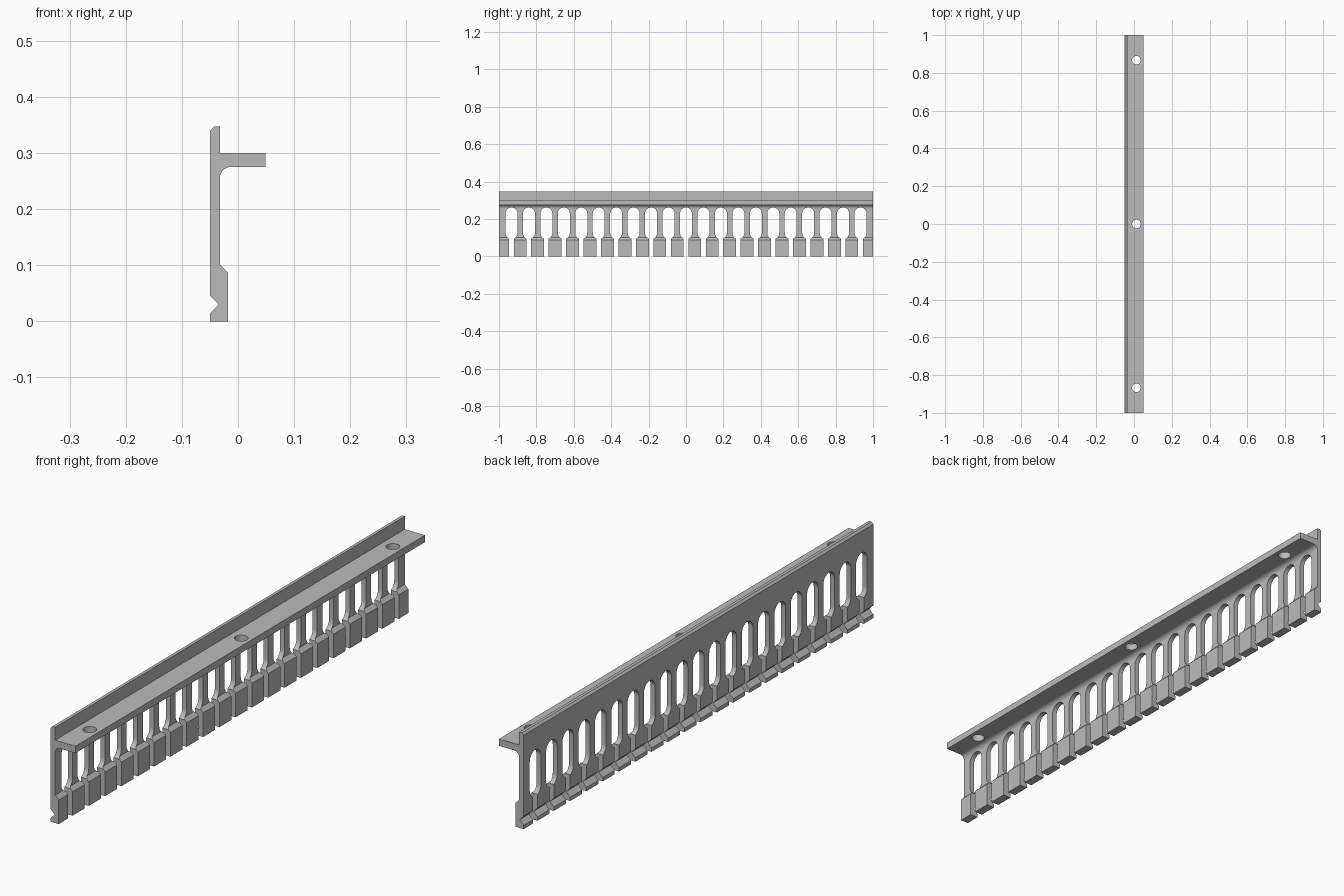
import bpy, math
from math import sin, cos, pi

cube = bpy.data.objects.get("Cube")
if cube:
    bpy.data.objects.remove(cube, do_unlink=True)

PITCH = 2 / 21.43      # spacing of the slots along the rail
SLOT_R = 0.032         # half width of a slot
GAP = 0.0125           # half width of the gap between two feet

grey = bpy.data.materials.new("plain grey")
grey.use_nodes = True
colour = (0.5, 0.5, 0.5, 1)
grey.diffuse_color = colour
grey.node_tree.nodes["Principled BSDF"].inputs["Base Color"].default_value = colour


def arc(cx, cy, r, start, end, steps):
    angles = [start + (end - start) * i / steps for i in range(steps + 1)]
    return [(cx + r * cos(a), cy + r * sin(a)) for a in angles]


def prisms(name, outlines, low, high, place):
    """Extrude closed outlines between low and high; place maps (u, v, depth) to xyz."""
    verts, faces = [], []
    for outline in outlines:
        n, base = len(outline), len(verts)
        verts += [place(u, v, d) for d in (low, high) for u, v in outline]
        faces.append([base + i for i in reversed(range(n))])
        faces.append([base + n + i for i in range(n)])
        for i in range(n):
            j = (i + 1) % n
            faces.append([base + i, base + j, base + n + j, base + n + i])
    mesh = bpy.data.meshes.new(name)
    mesh.from_pydata(verts, [], faces)
    mesh.materials.append(grey)
    obj = bpy.data.objects.new(name, mesh)
    bpy.context.collection.objects.link(obj)
    bpy.ops.object.select_all(action='DESELECT')
    obj.select_set(True)
    bpy.context.view_layer.objects.active = obj
    bpy.ops.object.mode_set(mode='EDIT')
    bpy.ops.mesh.select_all(action='SELECT')
    bpy.ops.mesh.normals_make_consistent(inside=False)
    bpy.ops.object.mode_set(mode='OBJECT')
    return obj


# Rail cross-section: foot with a notch, thin web, filleted flange, chamfered lip
section = [(-0.05, 0), (-0.018, 0), (-0.018, 0.087), (-0.032, 0.101)]
section += arc(-0.013, 0.256, 0.019, pi, pi / 2, 10)
section += [(0.049, 0.275), (0.049, 0.3), (-0.032, 0.3), (-0.032, 0.347),
            (-0.043, 0.347), (-0.05, 0.34), (-0.05, 0.046),
            (-0.034, 0.03), (-0.05, 0.014)]

# Slots: round top, round bottom running into a narrow gap between the feet
side = math.acos(GAP / SLOT_R)
slot = [(-GAP, -0.05), (GAP, -0.05)]
slot += arc(0, 0.125, SLOT_R, -side, 0, 6)
slot += arc(0, 0.23, SLOT_R, 0, pi, 16)
slot += arc(0, 0.125, SLOT_R, pi, pi + side, 6)
slots = [[(y + i * PITCH, z) for y, z in slot] for i in range(-10, 11)]

# Screw holes through the flange
holes = [arc(0.013, y, 0.023, 0, 2 * pi, 24)[:-1] for y in (-0.867, 0, 0.867)]

slot_cutter = prisms("slot_cutter", slots, -0.1, 0.03, lambda u, v, d: (d, u, v))
hole_cutter = prisms("hole_cutter", holes, 0.2, 0.4, lambda u, v, d: (u, v, d))
rail = prisms("slotted_rail", [section], -1, 1, lambda u, v, d: (u, d, v))

for cutter in (slot_cutter, hole_cutter):
    cutter.hide_render = True
    cut = rail.modifiers.new(cutter.name, 'BOOLEAN')
    cut.operation = 'DIFFERENCE'
    cut.solver = 'EXACT'
    cut.object = cutter
    bpy.ops.object.modifier_apply(modifier=cut.name)
    bpy.data.objects.remove(cutter, do_unlink=True)

bpy.ops.object.shade_smooth_by_angle(angle=math.radians(30))
